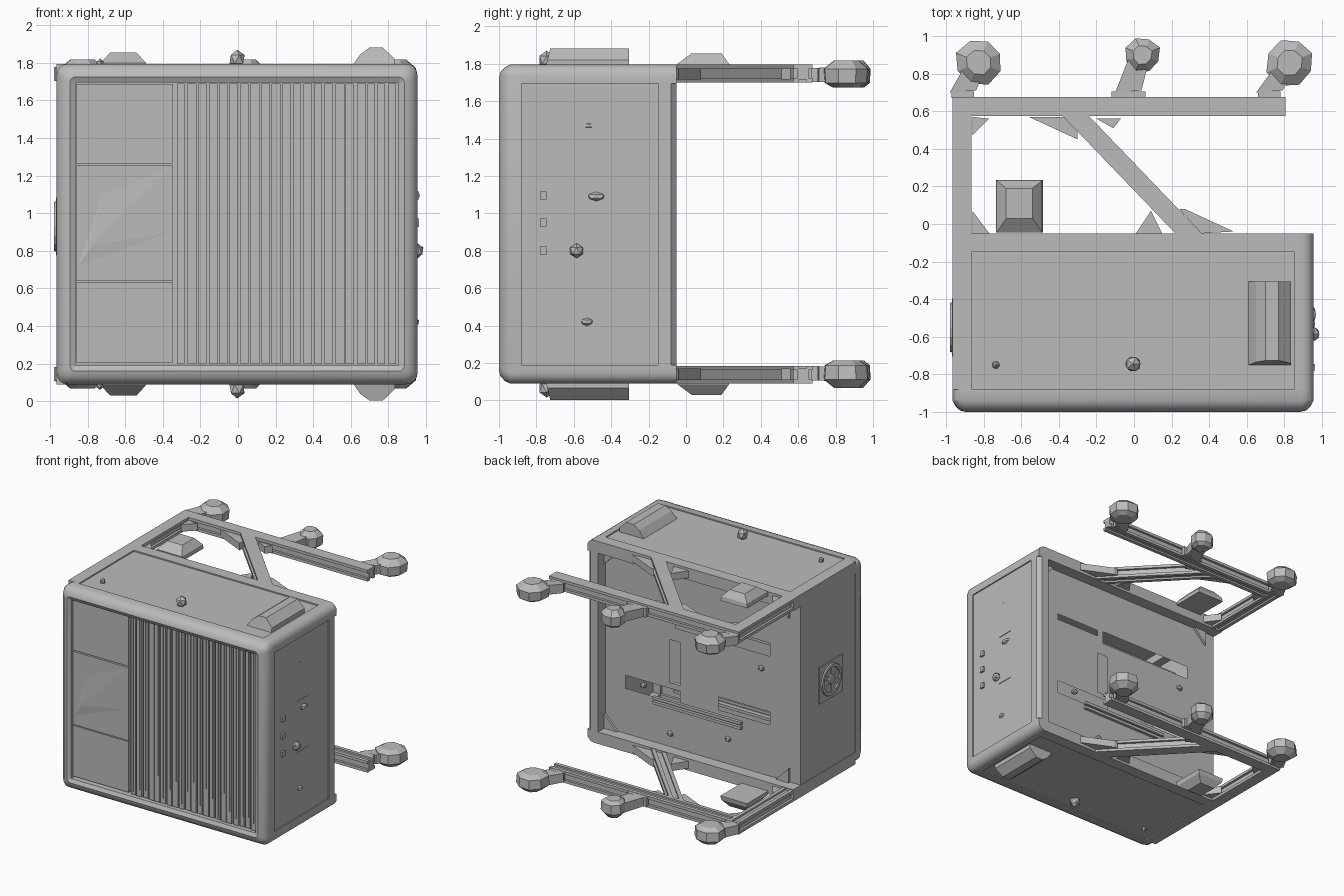
import bpy, bmesh, random
from math import cos, sin, pi
from mathutils import Vector, Matrix

random.seed(4)
old = bpy.data.objects.get("Cube")
if old:
    bpy.data.objects.remove(old)

MID = 0.9425                    # height of the top/bottom symmetry plane
LEFT, RIGHT = -0.965, 0.955     # outer sides
BACK, BOTTOM, TOP = -0.05, 0.09, 1.795
W = 0.1                         # frame bar width
PANEL = BACK - W                # plane of the recessed back panel

grey = bpy.data.materials.new("plain grey")
grey.use_nodes = True
grey.diffuse_color = (0.5, 0.5, 0.5, 1)
grey.node_tree.nodes["Principled BSDF"].inputs["Base Color"].default_value = (0.5, 0.5, 0.5, 1)


def finish(name, bm, twin=False, smooth=False):
    """Turn a bmesh into an object; twin adds a copy flipped top to bottom."""
    if twin:
        copy = bmesh.ops.duplicate(bm, geom=bm.verts[:] + bm.edges[:] + bm.faces[:])["geom"]
        for v in copy:
            if isinstance(v, bmesh.types.BMVert):
                v.co.z = 2 * MID - v.co.z
    bmesh.ops.recalc_face_normals(bm, faces=bm.faces[:])
    mesh = bpy.data.meshes.new(name)
    bm.to_mesh(mesh)
    bm.free()
    mesh.materials.append(grey)
    obj = bpy.data.objects.new(name, mesh)
    bpy.context.collection.objects.link(obj)
    if smooth:
        bpy.ops.object.select_all(action='DESELECT')
        obj.select_set(True)
        bpy.context.view_layer.objects.active = obj
        bpy.ops.object.shade_smooth_by_angle()


def loft(bm, rings, closed=False):
    loops = [[bm.verts.new(p) for p in ring] for ring in rings]
    pairs = list(zip(loops, loops[1:])) + ([(loops[-1], loops[0])] if closed else [])
    for a, b in pairs:
        for i in range(len(a)):
            j = (i + 1) % len(a)
            bm.faces.new((a[i], a[j], b[j], b[i]))
    if not closed:
        bm.faces.new(loops[0][::-1])
        bm.faces.new(loops[-1])


def rect(x0, x1, y0, y1, z):
    return [(x0, y0, z), (x1, y0, z), (x1, y1, z), (x0, y1, z)]


def box(bm, x0, x1, y0, y1, z0, z1):
    loft(bm, [rect(x0, x1, y0, y1, z0), rect(x0, x1, y0, y1, z1)])


def prism(bm, pts, z0, z1):
    loft(bm, [[(x, y, z) for x, y in pts] for z in (z0, z1)])


def rail(bm, start, sweep, half):
    """Slotted bar with grooves on both flanks and underneath."""
    section = [(-1, 1), (1, 1), (1, .5), (.6, .5), (.6, -.5), (1, -.5), (1, -1), (.4, -1),
               (.4, -.7), (-.4, -.7), (-.4, -1), (-1, -1), (-1, -.5), (-.6, -.5), (-.6, .5), (-1, .5)]
    s, d, h = Vector(start), Vector(sweep), Vector(half)
    ring = [s + h * a + Vector((0, 0, 0.0475 * b)) for a, b in section]
    loft(bm, [ring, [p + d for p in ring]])


def lump(bm, centre, size):
    for v in bmesh.ops.create_icosphere(bm, subdivisions=1, radius=1)["verts"]:
        v.co = Vector(centre) + Vector(a * b for a, b in zip(v.co, size))


# Rounded front frame with a rectangular opening
def frame_ring(inset, y, radius):
    pts = []
    x0, x1, z0, z1 = LEFT + inset, RIGHT - inset, BOTTOM + inset, TOP - inset
    for k, (cx, cz) in enumerate([(x1 - radius, z1 - radius), (x0 + radius, z1 - radius),
                                  (x0 + radius, z0 + radius), (x1 - radius, z0 + radius)]):
        for i in range(5):
            a = (k + i / 4) * pi / 2
            pts.append((cx + radius * cos(a), y, cz + radius * sin(a)))
    return pts


bm = bmesh.new()
loft(bm, [frame_ring(*r) for r in [(0, -.88, .06), (0, -.94, .06), (.015, -.97, .055), (.04, -.992, .045),
                                   (.07, -1, .03), (.1, -.985, .004), (.1, -.88, .004)]], closed=True)
finish("front_frame", bm, smooth=True)

# Single rear post of the body
bm = bmesh.new()
prism(bm, [(RIGHT - W, PANEL), (RIGHT, PANEL), (RIGHT, BACK - .03), (RIGHT - .03, BACK), (RIGHT - W, BACK)],
      BOTTOM + W, TOP - W)
finish("rear_post", bm)

# Bars around the body; the left one has a rounded outer edge
bm = bmesh.new()
arc = [(RIGHT - .06 + .06 * cos(a), TOP - .06 + .06 * sin(a)) for a in (i * pi / 8 for i in range(5))]
section = [(RIGHT - W, TOP - W), (RIGHT, TOP - W)] + arc + [(RIGHT - W, TOP)]
loft(bm, [[(x, y, z) for x, z in section] for y in (-.88, BACK)])
box(bm, LEFT, LEFT + W, -.88, BACK, TOP - W, TOP)
box(bm, LEFT + W, RIGHT - W, PANEL, BACK, TOP - W, TOP)
finish("body_bars", bm, twin=True, smooth=True)

# Open frame behind the body, top and bottom
zr = TOP - 0.0475
bm = bmesh.new()
rail(bm, (LEFT + .05, BACK, zr), (0, .725, 0), (.05, 0, 0))
rail(bm, (LEFT + W, .625, zr), (1.67, 0, 0), (0, .05, 0))
rail(bm, (.29, BACK, zr), (-.6, .625, 0), (.07, 0, 0))
finish("rear_rails", bm, twin=True)

# Corner brackets between the rails
bm = bmesh.new()
for pts in ([(-.56, .57), (-.3, .57), (-.3, .45)], [(.24, .08), (.27, .08), (.53, -.04), (.36, -.05)],
            [(-.86, .57), (-.77, .56), (-.86, .47)], [(-.86, .07), (-.77, -.05), (-.86, -.05)],
            [(-.2, .56), (-.07, .56), (-.11, .51)], [(.01, -.05), (.15, -.05), (.09, .07)]):
    prism(bm, pts, 1.715, 1.775)
finish("rail_brackets", bm, twin=True)

# Top, bottom and side panels
bm = bmesh.new()
box(bm, -.865, .855, -.885, PANEL, 1.765, 1.785)
finish("top_and_bottom_panels", bm, twin=True)
for name, x in (("right_panel", LEFT + .005), ("left_panel", RIGHT - .03)):
    bm = bmesh.new()
    box(bm, x, x + .02, -.88, PANEL, BOTTOM + W, TOP - W)
    finish(name, bm)

# Back panel with slots left out of a grid of cells
slots = [(.26, .67, 1.25, 1.3), (-.68, .2, 1.2, 1.31), (.16, .26, .73, 1.09),
         (.16, .67, .57, .68), (-.68, -.2, .62, .73)]
xs = sorted({LEFT + .01, RIGHT - W} | {v for s in slots for v in s[:2]})
zs = sorted({BOTTOM + W, TOP - W} | {v for s in slots for v in s[2:]})
bm = bmesh.new()
for x0, x1 in zip(xs, xs[1:]):
    for z0, z1 in zip(zs, zs[1:]):
        if not any(s[0] <= x0 and x1 <= s[1] and s[2] <= z0 and z1 <= s[3] for s in slots):
            bm.faces.new([bm.verts.new((x, PANEL, z)) for x, z in ((x0, z0), (x0, z1), (x1, z1), (x1, z0))])
bmesh.ops.remove_doubles(bm, verts=bm.verts[:], dist=1e-4)
finish("back_panel", bm)

# Bars and fixings at the back
bm = bmesh.new()
for z in (.53, .57):
    box(bm, -.42, .4, PANEL, PANEL + .025, z - .012, z + .012)
for z in (.6, .65, 1.24, 1.28):
    box(bm, -.66, .3, -.3, -.26, z - .012, z + .012)
finish("inner_bars", bm)
bm = bmesh.new()
for x, side in ((LEFT + W, 1), (RIGHT - W, -1)):
    corner = [(x, 1.695), (x + side * .12, 1.695), (x, 1.575)]
    loft(bm, [[(a, y, b) for a, b in corner] for y in (PANEL, PANEL + .02)])
finish("back_corner_brackets", bm, twin=True)
bm = bmesh.new()
for x, z in ((-.29, .4), (.25, .3), (.5, .64), (-.6, 1.08)):
    lump(bm, (x, PANEL, z), (.03, .03, .025))
finish("back_fixings", bm)

# Front: solid backing, three plates and the vertical slats
bm = bmesh.new()
box(bm, LEFT + W, RIGHT - W, -.92, -.9, BOTTOM + W, TOP - W)
finish("front_backing", bm)
bm = bmesh.new()
for z0, z1 in ((.205, .632), (.64, 1.255), (1.266, 1.688)):
    box(bm, -.862, -.345, -.965, -.92, z0, z1)
finish("front_plates", bm)
bm = bmesh.new()
loft(bm, [[(-.85, -.966, .72), (-.36, -.966, .9), (-.36, -.966, 1.24), (-.72, -.966, 1.1)],
          [(-.79, -.973, .81), (-.76, -.973, .83), (-.75, -.973, .86), (-.78, -.973, .84)]])
finish("plate_dent", bm)
bm = bmesh.new()
count, pitch = 21, 1.18 / 21
for i in range(count):
    x = -.33 + pitch * (i + .5) + random.uniform(-.004, .004)
    w, y = random.uniform(.02, .025), -.955 - random.uniform(0, .012)
    loft(bm, [rect(x - w, x + w, y, -.92, z) for z in (.197, 1.69)])
    ridge = random.uniform(-.008, .008)
    box(bm, x + ridge - .006, x + ridge + .006, y - .006, y, .2 + random.uniform(0, .25), 1.69)
finish("front_slats", bm)

# Feet on the top and bottom faces
bm = bmesh.new()
prof = [(.605, 1.78), (.65, 1.845), (.7, 1.882), (.77, 1.882), (.835, 1.82), (.835, 1.78)]
loft(bm, [[(x, -.305, z) for x, z in prof],
          [(x, -.725 - (1.885 - z) * .25, z) for x, z in prof]])
finish("large_foot", bm, twin=True)
bm = bmesh.new()
loft(bm, [rect(-.735, -.485, -.045, .235, 1.765), rect(-.73, -.49, -.045, .23, 1.8),
          rect(-.68, -.54, .03, .19, 1.855)])
finish("square_foot", bm, twin=True)
bm = bmesh.new()
lump(bm, (-.005, -.745, 1.82), (.045, .045, .05))
lump(bm, (-.735, -.75, 1.795), (.022, .022, .03))
finish("small_knobs", bm, twin=True)

# Rear wheels: chunky uneven discs on tapered stems
bm = bmesh.new()
for x, y, r, px, plate in ((-.825, .86, .13, -.91, .06), (.045, .9, .095, -.03, .09), (.83, .86, .13, .72, .06)):
    sides = [(i * pi / 4 + pi / 8, random.uniform(.92, 1.06)) for i in range(8)]
    loft(bm, [[(x + r * k * s * cos(a), y + r * k * s * sin(a), zr - .005 + h) for a, s in sides]
              for k, h in ((.6, -.07), (.95, -.045), (1, .03), (.55, .075))])
    loft(bm, [[(px - .07, .7, zr - .045), (px + .07, .71, zr - .045), (px + .07, .71, zr + .03), (px - .07, .7, zr + .03)],
              [(x - .07, y - .01, zr - .04), (x + .04, y - .01, zr - .04), (x + .04, y - .01, zr + .04), (x - .07, y - .01, zr + .04)]])
    box(bm, px - plate, px + plate, .67, .705, zr - .045, zr + .03)
finish("rear_wheels", bm, twin=True)

# Controls on the left (+x) side
bm = bmesh.new()
for z in (.8, .95, 1.095):
    box(bm, .93, .963, -.78, -.745, z - .022, z + .022)
lump(bm, (.955, -.585, .8), (.035, .04, .04))
lump(bm, (.945, -.53, .42), (.02, .035, .022))
lump(bm, (.935, -.52, 1.47), (.015, .035, .02))
lump(bm, (.945, -.48, 1.09), (.025, .05, .025))
box(bm, .94, .95, -.55, -.42, 1.157, 1.163)
box(bm, .94, .95, -.56, -.42, .727, .733)
finish("side_controls", bm)

# Fan on the right (-x) side
HUB = Vector((0, -.55, .93))
bm = bmesh.new()
box(bm, -.967, -.95, HUB.y - .155, HUB.y + .155, HUB.z - .155, HUB.z + .155)


def circle(r, x):
    return [(x, HUB.y + r * cos(i * pi / 8), HUB.z + r * sin(i * pi / 8)) for i in range(16)]


loft(bm, [circle(.135, -.965), circle(.13, -.978), circle(.105, -.978), circle(.1, -.965)], closed=True)
loft(bm, [circle(.045, -.965), circle(.035, -.98)])
for i in range(7):
    turn = Matrix.Rotation(i * 2 * pi / 7, 3, 'X')
    blade = [(.035, -.01), (.1, -.025), (.1, .025), (.035, .01)]
    loft(bm, [[HUB + turn @ Vector((x, a, b)) for a, b in blade] for x in (-.965, -.972)])
finish("side_fan", bm)
